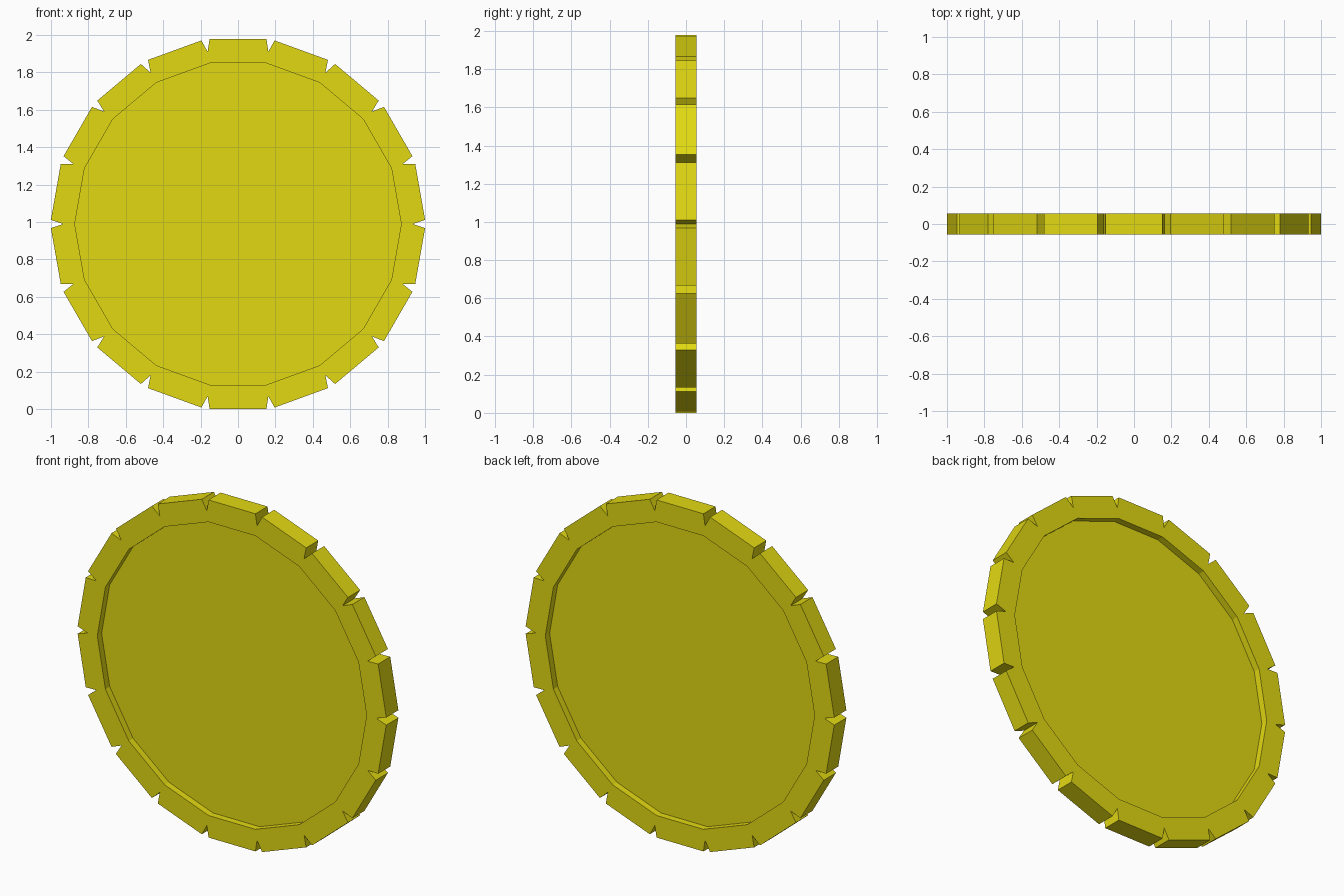
import bpy, bmesh, math

if "Cube" in bpy.data.objects:
    bpy.data.objects.remove(bpy.data.objects["Cube"])

N = 18                       # number of rim segments
CZ = 0.989                   # centre height, also the distance to the outer flats
HALF_FLAT = 0.152            # half length of an outer flat
R_NOTCH, R_INNER = 0.935, 0.873
HALF_T, HALF_FLOOR = 0.056, 0.016   # half thickness of rim and of recessed disc

gold = bpy.data.materials.new("coin yellow")
gold.diffuse_color = (0.76, 0.69, 0.006, 1)
gold.use_nodes = True
gold.node_tree.nodes["Principled BSDF"].inputs["Base Color"].default_value = gold.diffuse_color


def polar(r, a, t=0.0):
    """Point at radius r along angle a, shifted t sideways."""
    return (r * math.cos(a) - t * math.sin(a),
            r * math.sin(a) + t * math.cos(a))


def finish(bm, name):
    bmesh.ops.recalc_face_normals(bm, faces=bm.faces)
    me = bpy.data.meshes.new(name)
    bm.to_mesh(me)
    bm.free()
    me.materials.append(gold)
    ob = bpy.data.objects.new(name, me)
    bpy.context.collection.objects.link(ob)


# One closed solid: notched rim, recess walls and recessed faces on both sides
bm = bmesh.new()
step = 2 * math.pi / N


def ring(points, y):
    return [bm.verts.new((p[0], y, p[1] + CZ)) for p in points]


outline = []                 # notch tip, flat start, flat end for each segment
for i in range(N):
    mid = (i + 0.5) * step
    outline += [polar(R_NOTCH, i * step),
                polar(CZ, mid, -HALF_FLAT), polar(CZ, mid, HALF_FLAT)]
inner = [polar(R_INNER, i * step) for i in range(N)]

outer_rings = []
for s in (-1, 1):
    out = ring(outline, s * HALF_T)
    lip = ring(inner, s * HALF_T)
    floor = ring(inner, s * HALF_FLOOR)
    outer_rings.append(out)
    bm.faces.new(floor)
    for i in range(N):
        j = (i + 1) % N
        bm.faces.new((lip[i], out[3 * i], out[3 * i + 1], out[3 * i + 2],
                      out[3 * j], lip[j]))
        bm.faces.new((lip[i], lip[j], floor[j], floor[i]))

# Outer edge with V notches
front, back = outer_rings
for i in range(3 * N):
    j = (i + 1) % (3 * N)
    bm.faces.new((front[i], front[j], back[j], back[i]))

finish(bm, "notched_coin")
